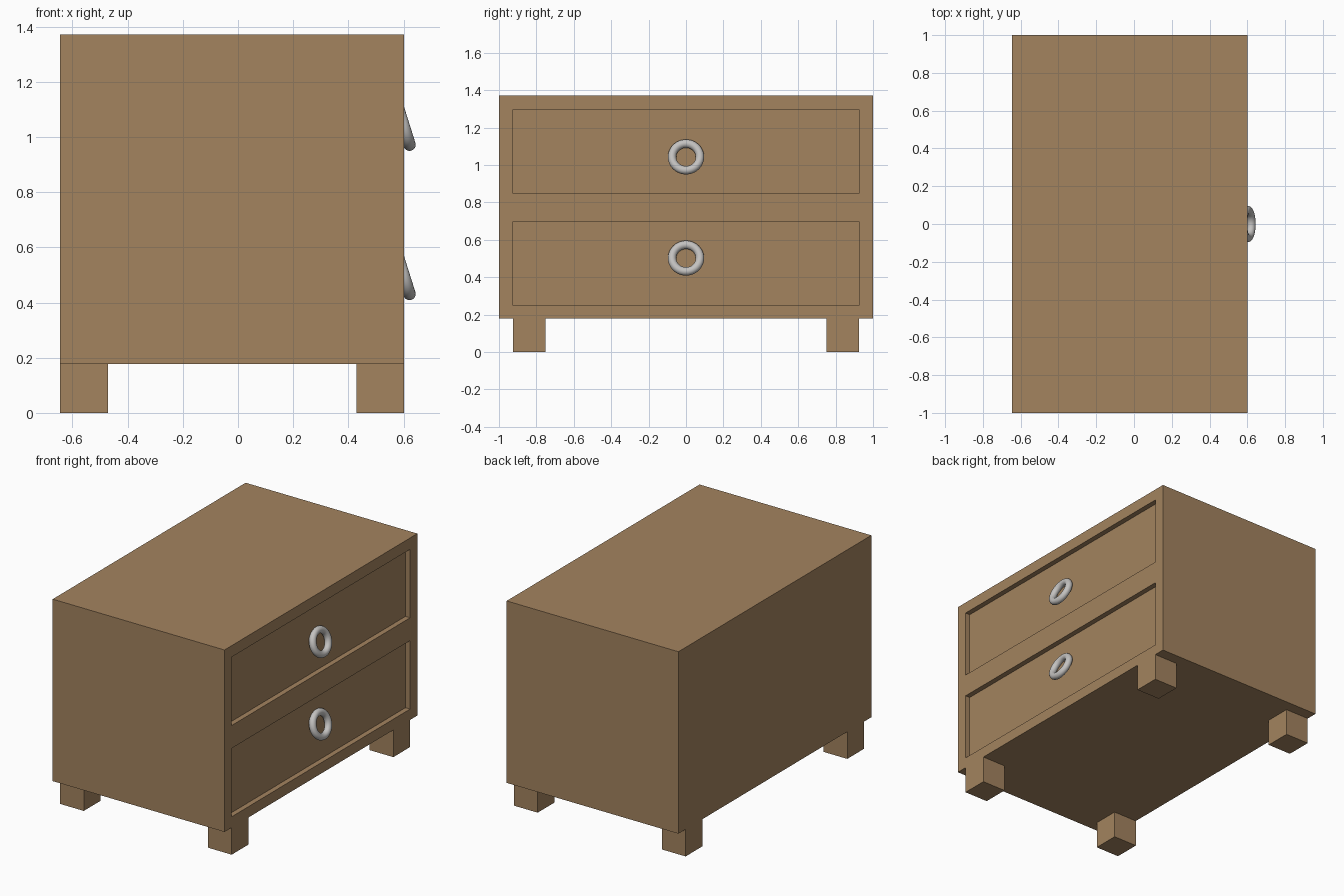
import bpy
import math

if "Cube" in bpy.data.objects:
    bpy.data.objects.remove(bpy.data.objects["Cube"])

X0, X1 = -0.645, 0.602        # cabinet back and drawer side
Z0, Z1 = 0.178, 1.372         # cabinet underside and top
RECESS = 0.034                # depth of the drawer panels


def material(name, rgb):
    m = bpy.data.materials.new(name)
    m.diffuse_color = (*rgb, 1.0)
    m.use_nodes = True
    m.node_tree.nodes["Principled BSDF"].inputs["Base Color"].default_value = m.diffuse_color
    return m


wood = material("brown wood", (0.366, 0.227, 0.114))
metal = material("grey metal", (0.55, 0.54, 0.53))


def box(name, lo, hi, mat):
    size = [b - a for a, b in zip(lo, hi)]
    mid = [(a + b) / 2 for a, b in zip(lo, hi)]
    bpy.ops.mesh.primitive_cube_add(size=1, location=mid)
    ob = bpy.context.object
    ob.name = name
    ob.scale = size
    bpy.ops.object.transform_apply(location=False, rotation=False, scale=True)
    ob.data.materials.append(mat)
    return ob


# Cabinet body
cabinet = box("cabinet", (X0, -1, Z0), (X1, 1, Z1), wood)

# Two drawers: recessed panel and a tilted ring pull
for label, zlo, zhi, zring in (("lower", 0.249, 0.698, 0.502),
                               ("upper", 0.848, 1.297, 1.043)):
    cutter = box(label + "_drawer_cutter", (X1 - RECESS, -0.925, zlo),
                 (X1 + 0.1, 0.925, zhi), wood)
    cutter.hide_render = True
    mod = cabinet.modifiers.new(label + " drawer", 'BOOLEAN')
    mod.operation = 'DIFFERENCE'
    mod.solver = 'EXACT'
    mod.object = cutter
    bpy.context.view_layer.objects.active = cabinet
    bpy.ops.object.modifier_apply(modifier=mod.name)
    bpy.data.objects.remove(cutter, do_unlink=True)

    bpy.ops.mesh.primitive_torus_add(
        major_radius=0.0745, minor_radius=0.0225, major_segments=48,
        minor_segments=20, location=(0.599, 0, zring),
        rotation=(0, math.radians(90 - 17.5), 0))
    ring = bpy.context.object
    ring.name = label + "_ring_pull"
    ring.data.materials.append(metal)
    bpy.ops.object.shade_smooth()

# Four square feet, flush with the front and back faces
for side, ys in (("left", -1), ("right", 1)):
    for end, xa in (("back", X0), ("front", X1 - 0.173)):
        ya, yb = sorted((ys * 0.751, ys * 0.925))
        box(f"{end}_{side}_foot", (xa, ya, 0), (xa + 0.173, yb, Z0), wood)
